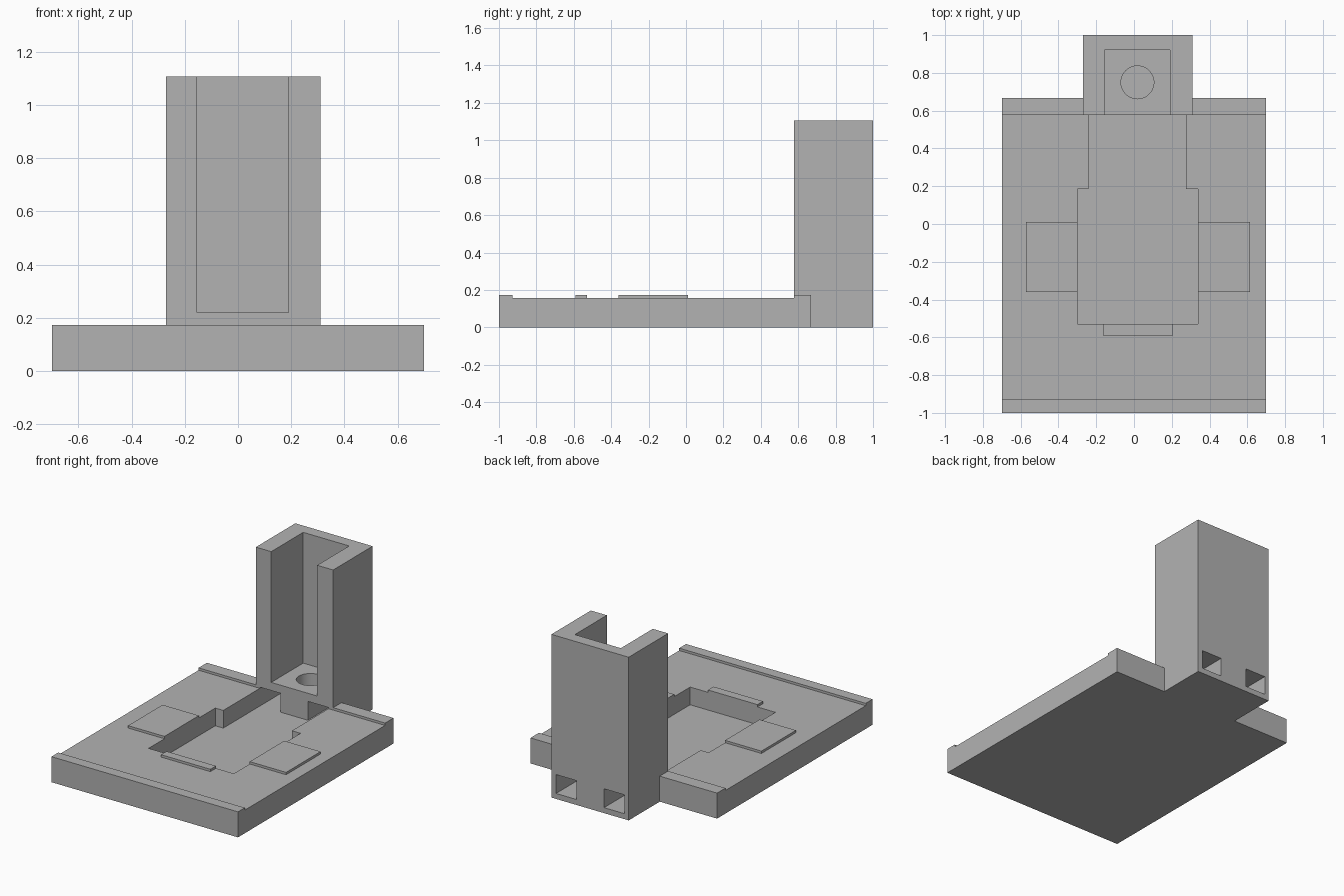
import bpy, bmesh, math

cube = bpy.data.objects.get("Cube")
if cube:
    bpy.data.objects.remove(cube, do_unlink=True)

# Single plain grey material
grey = bpy.data.materials.new("plain_grey")
grey.use_nodes = True
colour = (0.448, 0.448, 0.448, 1)
grey.diffuse_color = colour
grey.node_tree.nodes["Principled BSDF"].inputs["Base Color"].default_value = colour


def finish(name, bm):
    bmesh.ops.recalc_face_normals(bm, faces=bm.faces[:])
    mesh = bpy.data.meshes.new(name)
    bm.to_mesh(mesh)
    bm.free()
    mesh.materials.append(grey)
    ob = bpy.data.objects.new(name, mesh)
    bpy.context.collection.objects.link(ob)
    return ob


def box(name, x, y, z):
    """Box from three (low, high) ranges."""
    bm = bmesh.new()
    bmesh.ops.create_cube(bm, size=1)
    for v in bm.verts:
        v.co = [r[0] if c < 0 else r[1] for c, r in zip(v.co, (x, y, z))]
    return finish(name, bm)


def cylinder(name, x, y, radius, z):
    bm = bmesh.new()
    bmesh.ops.create_cone(bm, cap_ends=True, segments=64, radius1=radius,
                          radius2=radius, depth=z[1] - z[0])
    bmesh.ops.translate(bm, verts=bm.verts[:], vec=(x, y, sum(z) / 2))
    return finish(name, bm)


def cut(target, cutter):
    """Subtract a cutter from a part, then discard the cutter."""
    cutter.hide_render = True
    mod = target.modifiers.new("cut", 'BOOLEAN')
    mod.operation, mod.solver, mod.object = 'DIFFERENCE', 'EXACT', cutter
    bpy.context.view_layer.objects.active = target
    bpy.ops.object.modifier_apply(modifier=mod.name)
    bpy.data.objects.remove(cutter, do_unlink=True)


DECK, RAISED, FLOOR = 0.157, 0.173, 0.037
WALL, BACK = 0.577, 0.667        # tower front plane, base rear edge
TOWER_X = (-0.27, 0.31)
CHANNEL_X = (-0.24, 0.275)

# Base plate with raised lips along its front and rear edges
profile = [(-1, 0), (BACK, 0), (BACK, RAISED), (WALL, RAISED), (WALL, DECK),
           (-0.927, DECK), (-0.927, RAISED), (-1, RAISED)]
bm = bmesh.new()
side = bm.faces.new([bm.verts.new((-0.7, y, z)) for y, z in profile])
ext = bmesh.ops.extrude_face_region(bm, geom=[side])
bmesh.ops.translate(bm, vec=(1.4, 0, 0),
                    verts=[g for g in ext["geom"] if isinstance(g, bmesh.types.BMVert)])
base = finish("base_plate", bm)

# Rear notch for the tower, then the stepped pocket
cut(base, box("notch_cutter", TOWER_X, (WALL, 1.1), (-0.1, 0.5)))
cut(base, box("pocket_cutter", (-0.30, 0.34), (-0.53, 0.185), (FLOOR, 0.5)))
cut(base, box("channel_cutter", CHANNEL_X, (0.1, 0.7), (FLOOR, 0.5)))

# Tower with an open-fronted slot, a round socket and two wire tunnels
tower = box("tower", TOWER_X, (WALL, 1), (0, 1.107))
cut(tower, box("slot_cutter", (-0.155, 0.19), (0.4, 0.92), (0.22, 1.3)))
cut(tower, cylinder("socket_cutter", 0.018, 0.75, 0.087, (FLOOR, 0.4)))
for x in ((CHANNEL_X[0], -0.085), (0.12, CHANNEL_X[1])):
    cut(tower, box("tunnel_cutter", x, (0.4, 1.2), (FLOOR, 0.165)))

# Thin raised pads around the pocket
for name, x, y in (("right_pad", (-0.573, -0.30), (-0.36, 0.01)),
                   ("left_pad", (0.34, 0.613), (-0.36, 0.01)),
                   ("front_pad", (-0.165, 0.206), (-0.59, -0.53))):
    box(name, x, y, (DECK, RAISED))

# Smooth only the round socket wall
bpy.ops.object.select_all(action='DESELECT')
tower.select_set(True)
bpy.context.view_layer.objects.active = tower
bpy.ops.object.shade_smooth_by_angle(angle=math.radians(30))
